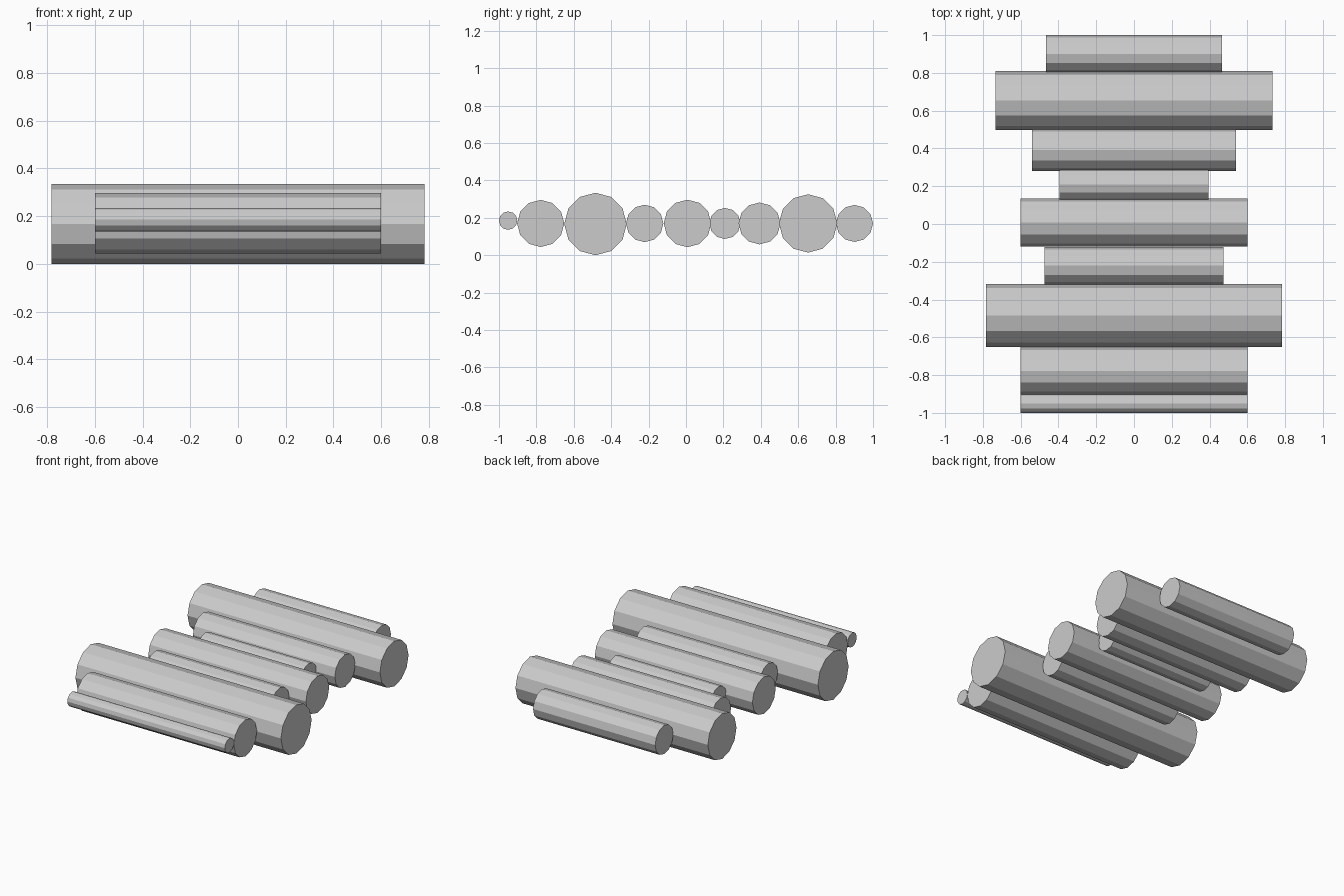
import bpy
from math import pi

# each log: y position, height of centre, radius, length along x
LOGS = [
    (-0.951, 0.185, 0.049, 1.20),
    (-0.777, 0.170, 0.126, 1.20),
    (-0.484, 0.167, 0.167, 1.565),
    (-0.221, 0.170, 0.100, 0.95),
    (0.008, 0.170, 0.127, 1.20),
    (0.208, 0.170, 0.083, 0.79),
    (0.393, 0.170, 0.112, 1.08),
    (0.653, 0.170, 0.156, 1.465),
    (0.901, 0.170, 0.099, 0.93),
]


# twelve-sided log lying along x
def add_log(name, y, z, radius, length):
    bpy.ops.mesh.primitive_cylinder_add(
        vertices=12, radius=radius, depth=length,
        location=(0, y, z), rotation=(0, pi / 2, 0))
    bpy.context.object.name = name


# row of logs from front to back
for i, spec in enumerate(LOGS, 1):
    add_log(f"log_{i}", *spec)
